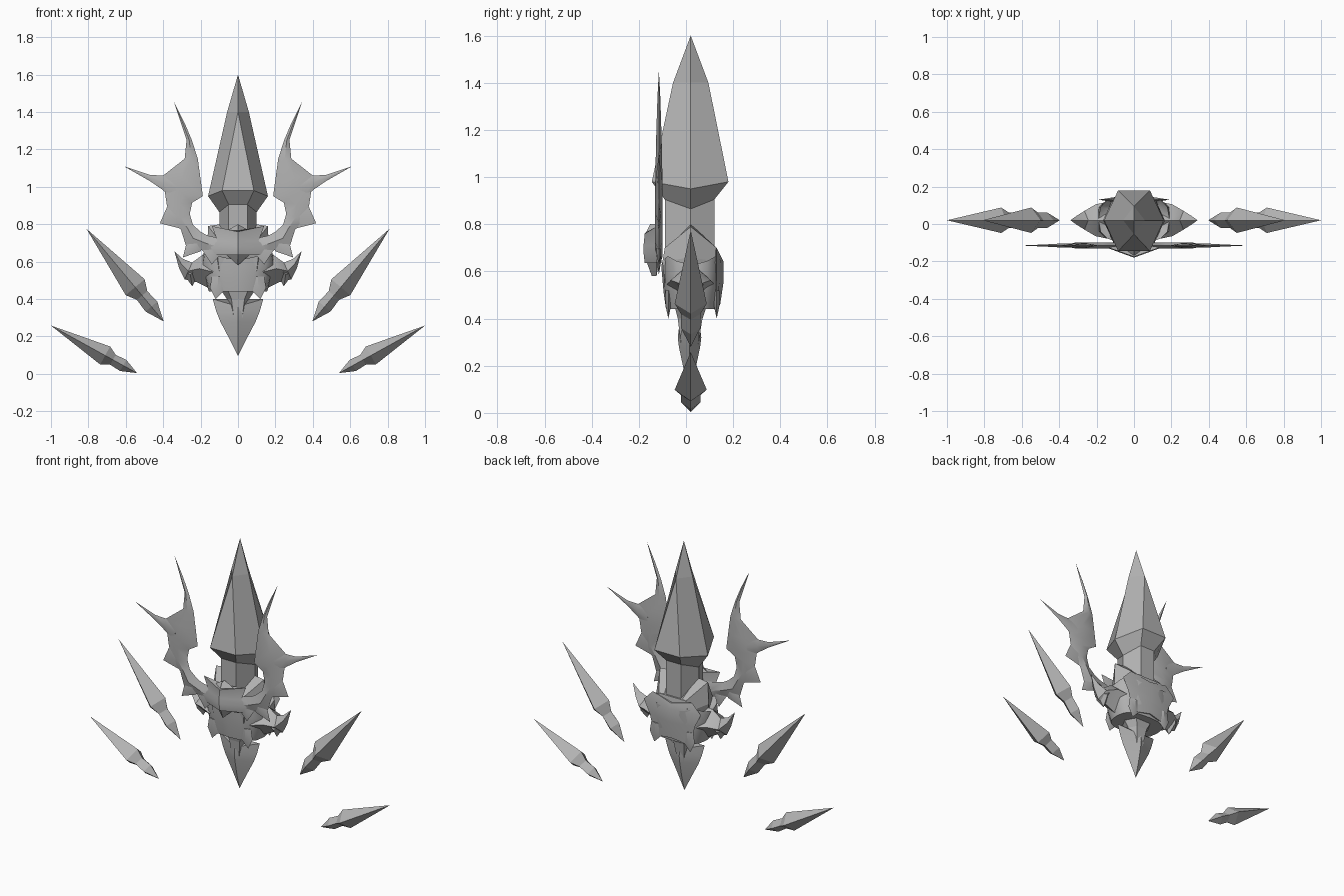
import bpy, bmesh, math
from mathutils import Vector

if "Cube" in bpy.data.objects:
    bpy.data.objects.remove(bpy.data.objects["Cube"], do_unlink=True)

mat = bpy.data.materials.new("stone_grey")
GREY = (0.45, 0.45, 0.45, 1)
mat.diffuse_color = GREY
mat.use_nodes = True
mat.node_tree.nodes["Principled BSDF"].inputs["Base Color"].default_value = GREY


def make(name, rings, mirror=False, smooth=0):
    """Skin a list of equal-length closed rings and cap both ends."""
    bm = bmesh.new()
    vs = [[bm.verts.new(p) for p in r] for r in rings]
    n = len(rings[0])
    for a, b in zip(vs, vs[1:]):
        for i in range(n):
            j = (i + 1) % n
            bm.faces.new((a[i], a[j], b[j], b[i]))
    bm.faces.new(vs[0])
    bm.faces.new(vs[-1][::-1])
    bmesh.ops.remove_doubles(bm, verts=bm.verts, dist=0.0005)
    bmesh.ops.recalc_face_normals(bm, faces=bm.faces)
    me = bpy.data.meshes.new(name)
    bm.to_mesh(me)
    bm.free()
    ob = bpy.data.objects.new(name, me)
    bpy.context.collection.objects.link(ob)
    me.materials.append(mat)
    if mirror:
        ob.modifiers.new("mirror", 'MIRROR')
    if smooth:
        bpy.ops.object.select_all(action='DESELECT')
        ob.select_set(True)
        bpy.context.view_layer.objects.active = ob
        bpy.ops.object.shade_smooth_by_angle(angle=math.radians(smooth))
    return ob


def blade(name, stations, y, mirror=True, smooth=35, bow=0):
    """Lens-section blade. Station: edge a (x, z), edge b (x, z), half depth, ridge drop."""
    rings = []
    for ax, az, bx, bz, d, *drop in stations:
        mx, mz = (ax + bx) / 2, (az + bz) / 2 - (drop[0] if drop else 0)
        rings.append([(ax, y + bow, az), (mx, y - d, mz), (bx, y + bow, bz), (mx, y + d, mz)])
    return make(name, rings, mirror, smooth)


# Central crystal: point, shoulder, six-sided base and undercut
def hexring(x, f, z_side, z_face, yf, yb):
    return [(x, .02, z_side), (f, yb, z_face), (-f, yb, z_face),
            (-x, .02, z_side), (-f, yf, z_face), (f, yf, z_face)]


make("crystal_blade", [
    hexring(0, 0, 1.6, 1.6, .02, .02),
    hexring(.058, 0, 1.4, 1.4, -.055, .095),
    hexring(.16, .085, .95, .98, -.145, .18),
    hexring(.10, .05, .865, .905, -.09, .12)])
make("crystal_shaft", [
    hexring(.10, .05, .89, .91, -.09, .12),
    hexring(.10, .05, .60, .60, -.09, .12)])

# Collar around the shaft, peaked at both sides
make("collar", [
    hexring(.09, .06, .80, .70, -.08, .12),
    hexring(.16, .09, .79, .70, -.09, .13),
    hexring(.165, .11, .66, .64, -.10, .14),
    hexring(.15, .10, .55, .55, -.09, .13)])


# Armoured cup with a wavy rim
def cupring(rx, ry, z, wave, n=16):
    out = []
    for i in range(n):
        a = 2 * math.pi * i / n
        c, s = math.cos(a), math.sin(a)
        out.append((rx * math.copysign(abs(c) ** .8, c),
                    .025 + ry * math.copysign(abs(s) ** .7, s), z - wave * math.cos(4 * a)))
    return out


make("cup", [
    cupring(.13, .10, .60, .01), cupring(.19, .13, .645, .02),
    cupring(.20, .125, .58, .012), cupring(.18, .12, .51, 0),
    cupring(.155, .11, .44, 0), cupring(.10, .08, .44, 0)], smooth=40)

# Horns and barbs on the cup
blade("cup_horns", [
    (.34, .655, .34, .655, 0), (.295, .615, .315, .565, .025),
    (.245, .595, .285, .505, .05), (.19, .635, .22, .49, .085),
    (.13, .64, .14, .45, .10)], .02)
blade("cup_barbs", [
    (.245, .468, .245, .468, 0), (.295, .54, .215, .52, .05),
    (.25, .58, .19, .56, .06)], .02)
for name, y in (("front_hem_spikes", -.075), ("back_hem_spikes", .13)):
    blade(name, [(.12, .40, .12, .40, 0), (.15, .46, .07, .45, .012),
                 (.14, .52, .07, .52, .012)], y)

# Back shield
blade("back_shield", [
    (-.13, .70, .13, .70, .015, .03), (-.19, .64, .19, .64, .03),
    (-.15, .56, .15, .56, .03), (-.12, .44, .12, .44, .015, -.02)], .13, False)

# Thin curved wings with hooked arms meeting at the front
WY = -.115
blade("wings", [
    (.343, 1.455, .343, 1.455, 0), (.305, 1.34, .285, 1.34, .006),
    (.275, 1.25, .247, 1.25, .009), (.285, 1.15, .215, 1.15, .012),
    (.40, 1.06, .20, 1.04, .014), (.39, .965, .188, .95, .016),
    (.38, .90, .245, .915, .016), (.355, .815, .258, .855, .016),
    (.305, .77, .24, .795, .016), (.28, .69, .20, .76, .016),
    (.175, .655, .165, .74, .016), (.08, .62, .08, .72, .016),
    (0, .61, 0, .72, .016)], WY)
blade("wing_spikes", [
    (.61, 1.11, .61, 1.11, 0), (.47, 1.063, .47, 1.03, .006),
    (.395, 1.06, .405, .985, .010), (.32, 1.06, .34, .93, .012)], WY)
for name, tip, a, b in (("wing_hooks", (.418, .805), (.38, .89), (.30, .775)),
                        ("arm_hooks", (.295, .622), (.275, .70), (.20, .655)),
                        ("inner_hooks", (.14, .585), (.19, .66), (.10, .63))):
    blade(name, [tip + tip + (0,), a + b + (.01,),
                 (a[0] - .04, a[1] + .02, b[0] - .02, b[1] + .04, .01)], WY)

# Jagged mask plate bowed forwards
blade("mask", [
    (0, .80, 0, .80, .012), (-.06, .765, .06, .765, .03),
    (-.14, .79, .14, .79, .035, .03), (-.11, .71, .11, .71, .04),
    (-.15, .68, .15, .68, .04), (-.12, .635, .12, .635, .035),
    (-.06, .635, .06, .635, .025), (0, .58, 0, .58, .005)], -.14, False, bow=.015)

# Stem and lower spearhead
make("stem", [hexring(.10, .06, .46, .46, -.05, .09),
              hexring(.06, .035, .40, .40, -.035, .07),
              hexring(.03, .02, .28, .28, -.02, .05)])
blade("spearhead", [
    (-.135, .40, .135, .40, .045, .04), (-.115, .33, .115, .33, .05, .01),
    (-.095, .28, .095, .28, .045), (-.045, .185, .045, .185, .025),
    (0, .095, 0, .095, 0)], .015, False)


# Floating shards: long point, narrow waist, short tail
def shard(name, tip, end, w, d):
    t, e = Vector(tip), Vector(end)
    n = Vector((-(e - t).y, (e - t).x)).normalized()
    rows = []
    for k, width, depth in ((0, 0, 0), (.63, 1, 1), (.72, .55, .6), (.84, .62, .6), (1, 0, 0)):
        p = t.lerp(e, k)
        a, b = p + n * w * width, p - n * w * width
        rows.append((a.x, a.y, b.x, b.y, d * depth))
    blade(name, rows, .02, smooth=0)


shard("upper_shards", (.81, .775), (.397, .28), .066, .068)
shard("lower_shards", (1.0, .258), (.54, .004), .055, .068)
